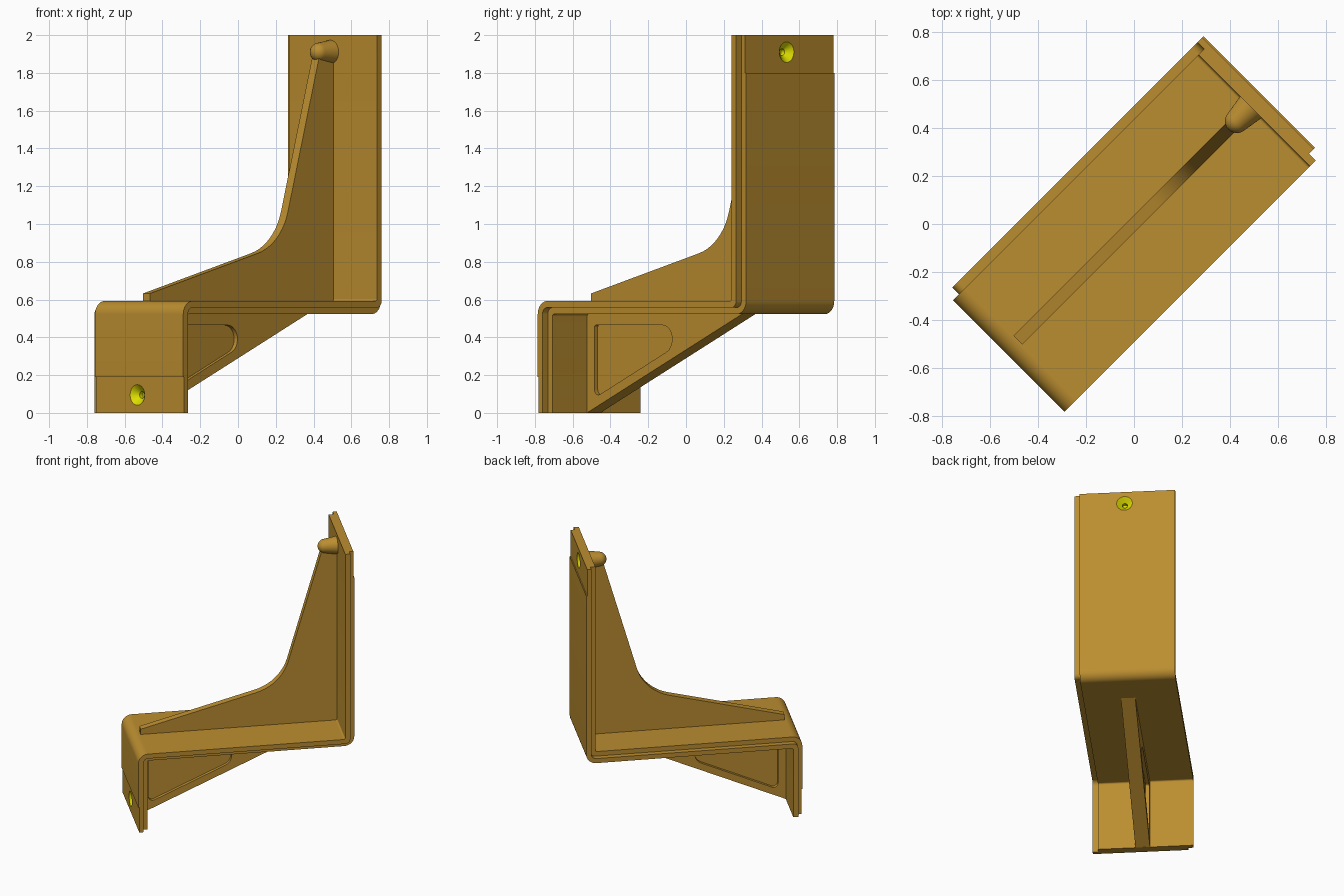
import bpy, bmesh, math
from mathutils import Vector, Matrix

if "Cube" in bpy.data.objects:
    bpy.data.objects.remove(bpy.data.objects["Cube"])

TURN = Matrix.Rotation(math.radians(45), 4, 'Z')   # whole part sits diagonally


def material(name, rgb):
    m = bpy.data.materials.new(name)
    m.diffuse_color = (*rgb, 1)
    m.use_nodes = True
    m.node_tree.nodes["Principled BSDF"].inputs["Base Color"].default_value = m.diffuse_color
    return m


BROWN = material("bronze_brown", (0.50, 0.27, 0.03))
YELLOW = material("yellow", (0.72, 0.72, 0.0))


def rounded(points, seg=10):
    """Closed outline; a point (u, z, r) gets its corner filleted."""
    out = []
    n = len(points)
    for i, p in enumerate(points):
        c = Vector(p[:2])
        if len(p) == 2:
            out.append(c)
            continue
        a = (Vector(points[i - 1][:2]) - c).normalized()
        b = (Vector(points[(i + 1) % n][:2]) - c).normalized()
        half = a.angle(b) / 2
        centre = c + (a + b).normalized() * p[2] / math.sin(half)
        t = p[2] / math.tan(half)
        s, e = c + a * t - centre, c + b * t - centre
        sweep = math.pi - 2 * half
        sign = 1 if s.x * e.y - s.y * e.x > 0 else -1
        a0 = math.atan2(s.y, s.x)
        for k in range(seg + 1):
            w = a0 + sign * sweep * k / seg
            out.append(centre + p[2] * Vector((math.cos(w), math.sin(w))))
    return out


def finish(name, bm, mat):
    bmesh.ops.recalc_face_normals(bm, faces=bm.faces)
    me = bpy.data.meshes.new(name)
    bm.to_mesh(me)
    bm.free()
    me.materials.append(mat)
    ob = bpy.data.objects.new(name, me)
    bpy.context.collection.objects.link(ob)
    ob.matrix_world = TURN
    return ob


def extrude(name, points, v0, v1, mat=BROWN):
    """Side profile in (u, z) extruded across the width."""
    bm = bmesh.new()
    ring = [bm.verts.new((p.x, v0, p.y)) for p in rounded(points)]
    face = bm.faces.new(ring)
    new = bmesh.ops.extrude_face_region(bm, geom=[face])["geom"]
    for v in new:
        if isinstance(v, bmesh.types.BMVert):
            v.co.y = v1
    return finish(name, bm, mat)


def lathe(name, profile, z, mat, n=32):
    """Revolve (u, r) about the horizontal u axis at height z."""
    bm = bmesh.new()
    rings = []
    for u, r in profile:
        rings.append([bm.verts.new((u, r * math.cos(math.tau * k / n),
                                    z + r * math.sin(math.tau * k / n))) for k in range(n)])
    for a, b in zip(rings, rings[1:]):
        for k in range(n):
            bm.faces.new((a[k], a[k - 1], b[k - 1], b[k]))
    bm.faces.new(rings[0])
    bm.faces.new(rings[-1])
    return finish(name, bm, mat)


def boolean(ob, other, op):
    m = ob.modifiers.new(op.lower(), 'BOOLEAN')
    m.operation, m.solver, m.object = op, 'EXACT', other
    m.material_mode = 'TRANSFER'
    bpy.context.view_layer.objects.active = ob
    bpy.ops.object.modifier_apply(modifier=m.name)
    bpy.data.objects.remove(other)


# Stepped panel: two lapped layers, shifted sideways
panel = extrude("stepped_panel", [
    (-.753, 0), (-.753, .19), (-.76, .19), (-.76, .592, .07), (.69, .592, .012), (.69, 2),
    (.725, 2), (.725, .5575, .035), (-.725, .5575, .035), (-.725, 0)], -.35, .31)
back = extrude("back_layer", [
    (-.725, 0), (-.725, .5575, .035), (.725, .5575, .035), (.725, 2), (.753, 2), (.753, 1.8),
    (.76, 1.8), (.76, .523, .07), (-.69, .523, .012), (-.69, 0)], -.31, .35)
boolean(panel, back, 'UNION')

# Countersunk screw holes
for side, z in ((-1, .095), (1, 1.91)):
    hole = lathe("hole_cutter", [(side * u, r) for u, r in
                 ((.757, .059), (.72, .018), (.695, .018))], z, YELLOW)
    boolean(panel, hole, 'DIFFERENCE')

# Upper web with swept front edge
upper = extrude("upper_web", [
    (-.686, .59), (-.686, .632), (.298, .891, .32), (.585, 1.895), (.692, 1.895), (.692, .59)],
    -.026, .026)

# Lower gusset with a pocket on both sides
gusset = extrude("lower_gusset", [(-.692, 0), (-.692, .525), (.474, .525)], -.05, .05)
for v0, v1 in ((-.08, -.025), (.025, .08)):
    pocket = extrude("pocket_cutter", [
        (-.636, .465, .012), (.22, .465, .075), (-.636, .079, .03)], v0, v1)
    boolean(gusset, pocket, 'DIFFERENCE')

# Domed screw boss at the top
dome = [(.608 - .05 * math.cos(a), .05 * math.sin(a))
        for a in (math.radians(4 + 12 * i) for i in range(8))]
boss = lathe("screw_boss", dome + [(.692, .064)], 1.91, BROWN)

bpy.ops.object.select_all(action='DESELECT')
for ob in (panel, upper, gusset, boss):
    ob.select_set(True)
bpy.context.view_layer.objects.active = panel
bpy.ops.object.shade_smooth_by_angle(angle=math.radians(30))
